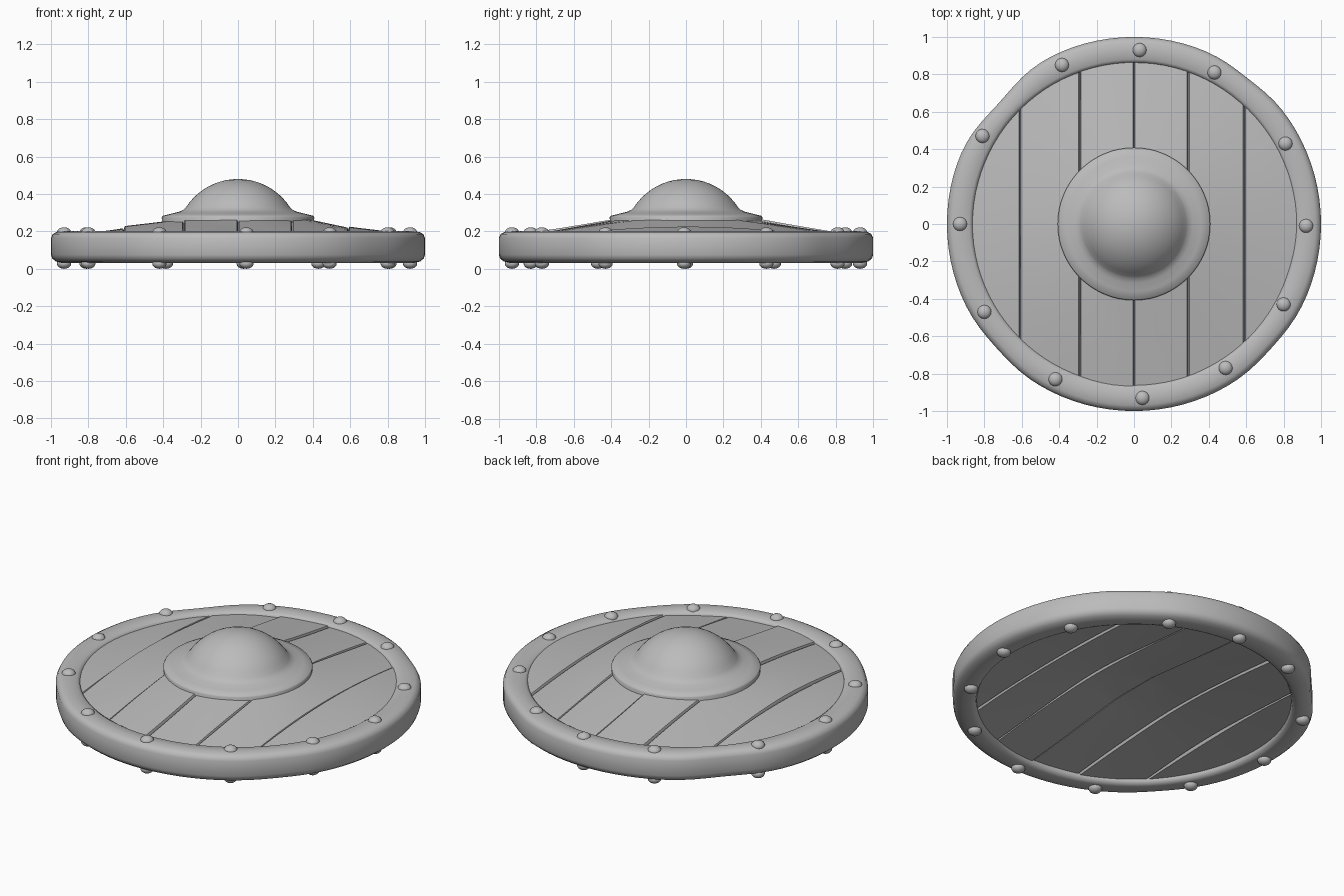
import bpy, bmesh, math, random
from mathutils import Matrix

if "Cube" in bpy.data.objects:
    bpy.data.objects.remove(bpy.data.objects["Cube"])

random.seed(4)
grey = bpy.data.materials.new("grey")
grey.diffuse_color = (0.5, 0.5, 0.5, 1)
grey.use_nodes = True
grey.node_tree.nodes["Principled BSDF"].inputs["Base Color"].default_value = grey.diffuse_color


def finish(name, bm, angle=40):
    bmesh.ops.recalc_face_normals(bm, faces=bm.faces)
    me = bpy.data.meshes.new(name)
    bm.to_mesh(me)
    bm.free()
    me.materials.append(grey)
    ob = bpy.data.objects.new(name, me)
    bpy.context.collection.objects.link(ob)
    bpy.ops.object.select_all(action='DESELECT')
    bpy.context.view_layer.objects.active = ob
    ob.select_set(True)
    bpy.ops.object.shade_smooth_by_angle(angle=math.radians(angle))
    return ob


def lathe(name, profile, segs, closed, wear=lambda r, a: r):
    bm = bmesh.new()
    rings = []
    for i in range(segs):
        a = 2 * math.pi * i / segs
        ring = []
        for r, z in profile:
            w = wear(r, a)
            ring.append(bm.verts.new((w * math.cos(a), w * math.sin(a), z)))
        rings.append(ring)
    n = len(profile)
    for i in range(segs):
        p, q = rings[i], rings[(i + 1) % segs]
        for j in range(n if closed else n - 1):
            k = (j + 1) % n
            bm.faces.new((p[j], q[j], q[k], p[k]))
    bmesh.ops.remove_doubles(bm, verts=bm.verts, dist=1e-5)
    return finish(name, bm, 50)


# Worn metal rim: the outer edge has a few shallow flats
def rim_wear(r, a):
    if r < 0.93:
        return r
    d = math.degrees(a)
    dent = sum(depth * math.exp(-((d - c) / w) ** 2)
               for c, w, depth in ((138, 12, 0.03), (52, 9, 0.012), (318, 10, 0.01), (222, 10, 0.01)))
    return r - dent


rim_profile = [(0.86, 0.165), (0.864, 0.187), (0.88, 0.197), (0.93, 0.201), (0.97, 0.197),
               (0.99, 0.186), (1.0, 0.165), (1.0, 0.075), (0.993, 0.055), (0.975, 0.04),
               (0.94, 0.03), (0.89, 0.03), (0.868, 0.038), (0.86, 0.055), (0.86, 0.09)]
lathe("rim", rim_profile, 96, True, rim_wear)

# Boss: flat flange, soft step and a dome
dome = [(0.332 * math.sin(t), 0.148 + 0.332 * math.cos(t))
        for t in (math.radians(57 * (1 - i / 10)) for i in range(11))]
lathe("boss", [(0.405, 0.22), (0.408, 0.275), (0.402, 0.283), (0.36, 0.294),
               (0.315, 0.305), (0.293, 0.315)] + dome, 64, False)


# Slightly conical planks running front to back
def top_z(r):
    return 0.182 + (0.87 - max(r, 0.3)) * 0.165


def bottom_z(r):
    return 0.06 + (0.87 - max(r, 0.15)) * 0.1


def plank(name, x0, x1):
    bm = bmesh.new()
    groove = 0.006 / (x1 - x0)
    us = [0, groove, 0.2, 0.4, 0.6, 0.8, 1 - groove, 1]
    lift, tilt, phase = random.uniform(-.004, .004), random.uniform(-.008, .008), random.uniform(0, 6)
    ny = 32
    grids = ([], [])
    for u in us:
        x = x0 + u * (x1 - x0)
        half = math.sqrt(0.9 ** 2 - x * x)
        edge = u in (0, 1)
        cols = ([], [])
        for j in range(ny + 1):
            y = half * (2 * j / ny - 1)
            r = math.hypot(x, y)
            wave = lift + tilt * (u - 0.5) + 0.003 * math.sin(5 * y + phase + 3 * u)
            dip = 0.012 if edge else 0
            cols[0].append(bm.verts.new((x, y, top_z(r) + wave - dip)))
            cols[1].append(bm.verts.new((x, y, bottom_z(r) + wave + dip)))
        grids[0].append(cols[0])
        grids[1].append(cols[1])
    t, b = grids
    n = len(us) - 1
    for i in range(n):
        for g in grids:
            for j in range(ny):
                bm.faces.new((g[i][j], g[i + 1][j], g[i + 1][j + 1], g[i][j + 1]))
        for j in (0, ny):
            bm.faces.new((t[i][j], t[i + 1][j], b[i + 1][j], b[i][j]))
    for i in (0, n):
        for j in range(ny):
            bm.faces.new((t[i][j], t[i][j + 1], b[i][j + 1], b[i][j]))
    finish(name, bm)


seams = [-0.89, -0.61, -0.29, 0.0, 0.29, 0.59, 0.89]
for i in range(6):
    plank(f"plank_{i + 1}", seams[i], seams[i + 1])

# Domed rivets on both faces of the rim
rivets = [(0.03, 0.93), (0.43, 0.81), (0.81, 0.43), (0.92, -0.01), (0.80, -0.43), (0.49, -0.77),
          (0.045, -0.93), (-0.42, -0.83), (-0.80, -0.47), (-0.93, 0.0), (-0.81, 0.47), (-0.385, 0.85)]
for side, z in (("front", 0.194), ("back", 0.028)):
    bm = bmesh.new()
    for x, y in rivets:
        m = Matrix.Translation((x, y, z)) @ Matrix.Diagonal((0.038, 0.038, 0.028, 1))
        bmesh.ops.create_uvsphere(bm, u_segments=16, v_segments=10, radius=1, matrix=m)
    finish(f"{side}_rivets", bm, 60)
